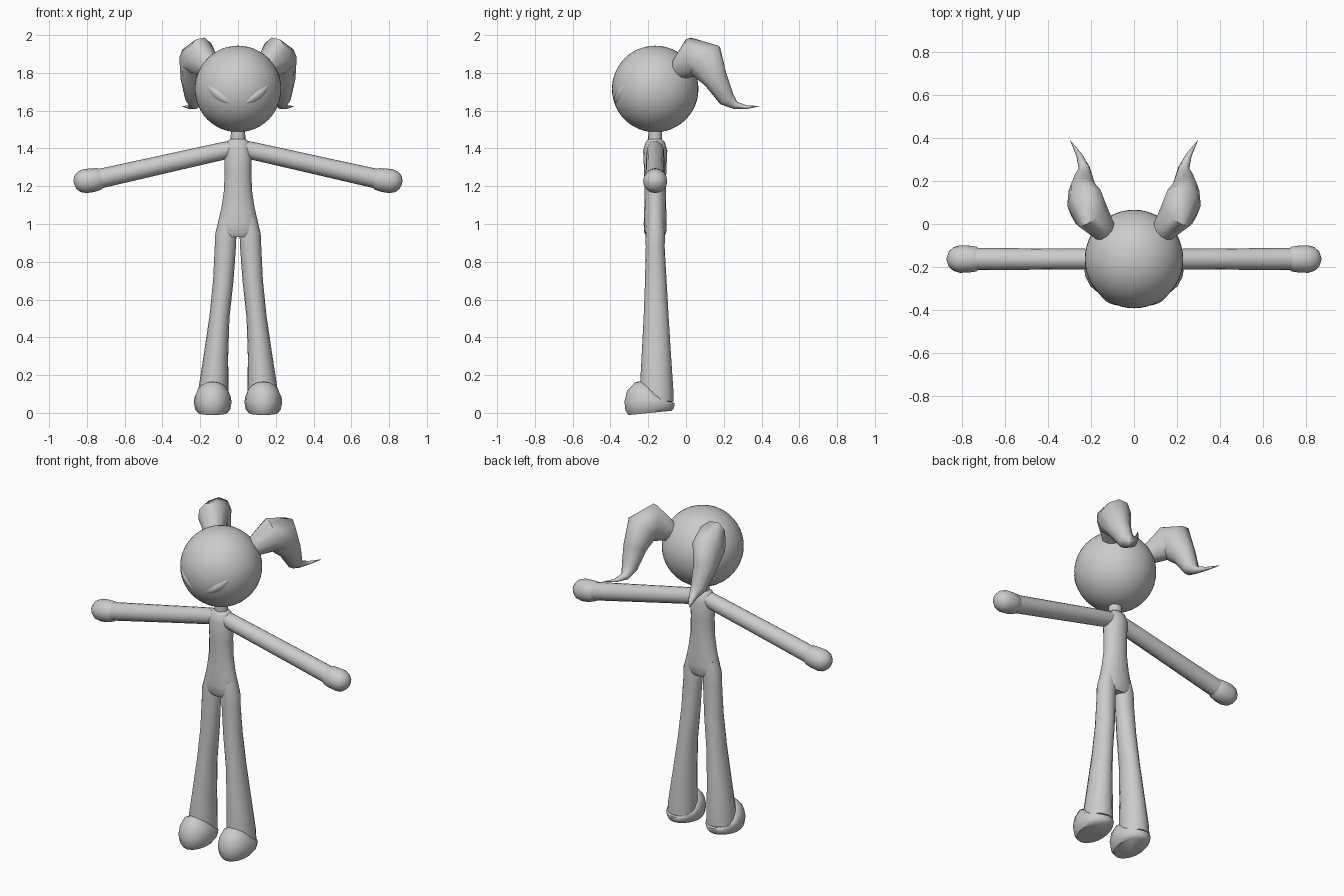
import bpy, bmesh, math
from mathutils import Vector

if "Cube" in bpy.data.objects:
    bpy.data.objects.remove(bpy.data.objects["Cube"])

grey = bpy.data.materials.new("plain_grey")
grey.diffuse_color = (0.6, 0.6, 0.6, 1)
grey.use_nodes = True
grey.node_tree.nodes["Principled BSDF"].inputs["Base Color"].default_value = grey.diffuse_color
X, Y = Vector((1, 0, 0)), Vector((0, 1, 0))
YC = -0.163  # depth of the body axis


def finish(obj, angle=50, mirror=False):
    obj.data.materials.append(grey)
    if mirror:
        obj.modifiers.new("Mirror", 'MIRROR')
    bpy.ops.object.select_all(action='DESELECT')
    obj.select_set(True)
    bpy.context.view_layer.objects.active = obj
    bpy.ops.object.shade_smooth_by_angle(angle=math.radians(angle))


def add_mesh(name, bm):
    mesh = bpy.data.meshes.new(name)
    bm.to_mesh(mesh)
    bm.free()
    obj = bpy.data.objects.new(name, mesh)
    bpy.context.collection.objects.link(obj)
    return obj


def loft(name, stations, ref=X, sides=16, mirror=False, angle=50):
    """Skin elliptical rings; each station is (x, y, z, radius along ref, other radius)."""
    bm = bmesh.new()
    centres = [Vector(s[:3]) for s in stations]
    rings = []
    for i, s in enumerate(stations):
        t = (centres[min(i + 1, len(centres) - 1)] - centres[max(i - 1, 0)]).normalized()
        v = t.cross(ref).normalized()
        u = v.cross(t)
        rings.append([bm.verts.new(centres[i] + u * s[3] * math.cos(a) + v * s[4] * math.sin(a))
                      for a in (2 * math.pi * k / sides for k in range(sides))])
    for a, b in zip(rings, rings[1:]):
        for k in range(sides):
            n = (k + 1) % sides
            bm.faces.new((a[k], a[n], b[n], b[k]))
    bm.faces.new(rings[0][::-1])
    bm.faces.new(rings[-1])
    obj = add_mesh(name, bm)
    finish(obj, angle, mirror)
    return obj


# Head
HEAD, HR = Vector((0, YC, 1.715)), 0.229
bpy.ops.mesh.primitive_uv_sphere_add(segments=48, ring_count=24, radius=HR, location=HEAD)
head = bpy.context.object
head.name = "head"
finish(head)

# Slanted eyes, thin domed almonds lying on the head
bm = bmesh.new()
inner, outer = Vector((0.038, 1.638)), Vector((0.165, 1.738))
along = outer - inner
up = Vector((-along.y, along.x)).normalized()
rows = []
for i in range(13):
    s = i / 12
    w = math.sin(math.pi * s) ** 0.8
    row = []
    for j in range(5):
        f = j / 4
        p = inner + along * s + up * w * (-0.034 + 0.047 * f)
        lift = HR - 0.002 + 0.01 * w * math.sin(math.pi * f)
        dx, dz = p.x, p.y - HEAD.z
        row.append(bm.verts.new(HEAD + Vector((dx, -math.sqrt(lift ** 2 - dx * dx - dz * dz), dz))))
    rows.append(row)
for a, b in zip(rows, rows[1:]):
    for j in range(4):
        bm.faces.new((a[j], b[j], b[j + 1], a[j + 1]))
bmesh.ops.remove_doubles(bm, verts=bm.verts, dist=0.0005)
finish(add_mesh("eye", bm), mirror=True)

# Curved horns sweeping back from the head
loft("horn", [(0.11, -0.06, 1.80, 0.045, 0.05),
              (0.14, -0.025, 1.825, 0.058, 0.062),
              (0.20, 0.045, 1.885, 0.085, 0.108),
              (0.225, 0.10, 1.868, 0.088, 0.110),
              (0.238, 0.157, 1.765, 0.066, 0.068),
              (0.235, 0.215, 1.662, 0.045, 0.046),
              (0.232, 0.262, 1.628, 0.026, 0.022),
              (0.255, 0.32, 1.618, 0.014, 0.010),
              (0.296, 0.388, 1.624, 0.001, 0.001)], sides=10, mirror=True, angle=60)

# Neck and torso
loft("neck", [(0, YC, 1.40, 0.04, 0.038), (0, YC, 1.53, 0.037, 0.036)])
loft("torso", [(0, YC, z, rx, ry) for z, rx, ry in (
    (1.45, 0.04, 0.036), (1.435, 0.06, 0.05), (1.39, 0.074, 0.064), (1.28, 0.071, 0.059),
    (1.18, 0.074, 0.056), (1.09, 0.087, 0.058), (1.0, 0.108, 0.061), (0.955, 0.117, 0.058),
    (0.93, 0.09, 0.045))])

# Arms and hands, sloping down along one line
shoulder, wrist = Vector((0.03, YC, 1.398)), Vector((0.75, YC, 1.236))
def arm_ring(f, r):
    return (*shoulder.lerp(wrist, f), r, r)

loft("arm", [arm_ring(0, 0.045), arm_ring(0.1, 0.047), arm_ring(0.5, 0.049), arm_ring(1, 0.052)],
     ref=Y, mirror=True)
loft("hand", [(x, YC, z, r, r) for x, z, r in (
    (0.715, 1.243, 0.045), (0.735, 1.239, 0.058), (0.77, 1.232, 0.063), (0.81, 1.227, 0.064),
    (0.84, 1.223, 0.055), (0.86, 1.22, 0.036), (0.869, 1.218, 0.012))], ref=Y, mirror=True)

# Legs flaring towards the ankles
loft("leg", [(0.058, YC, 1.03, 0.04, 0.045), (0.064, YC, 0.95, 0.056, 0.052),
             (0.067, YC, 0.88, 0.056, 0.05), (0.078, -0.16, 0.7, 0.054, 0.057),
             (0.098, -0.158, 0.51, 0.053, 0.066), (0.117, -0.157, 0.3, 0.065, 0.078),
             (0.13, -0.156, 0.12, 0.080, 0.089), (0.132, -0.156, 0.06, 0.082, 0.09)], mirror=True)

# Flat-soled rounded feet
loft("foot", [(0.134, y, z, rx, ry) for y, z, rx, ry in (
    (-0.19, 0.0, 0.078, 0.115), (-0.192, 0.02, 0.093, 0.129), (-0.193, 0.055, 0.1, 0.133),
    (-0.19, 0.085, 0.096, 0.126), (-0.18, 0.106, 0.084, 0.105), (-0.17, 0.115, 0.06, 0.07))],
     mirror=True)
